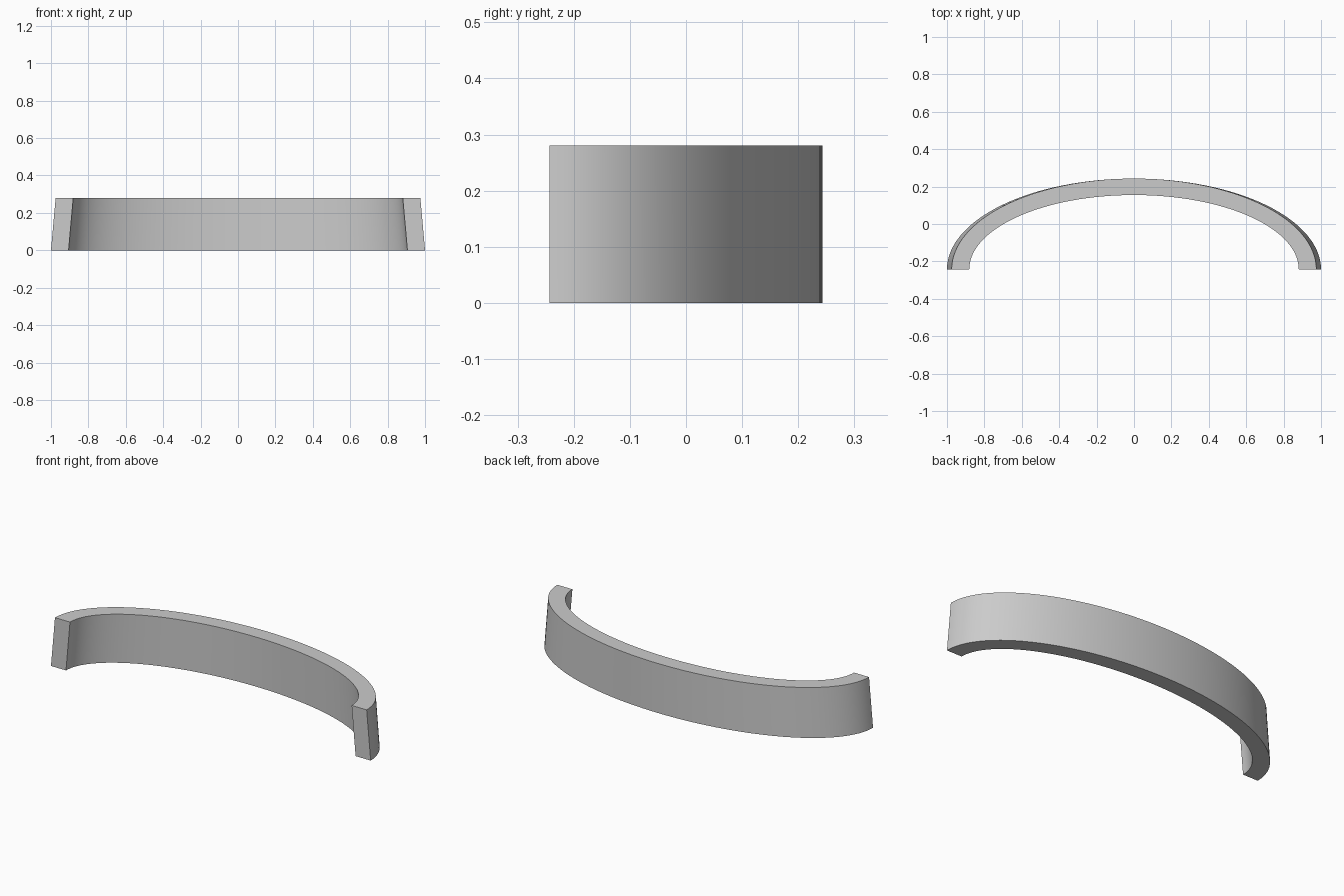
import bpy, bmesh, math

cube = bpy.data.objects.get("Cube")
if cube:
    bpy.data.objects.remove(cube)

HEIGHT, FRONT_Y, SEGMENTS = 0.28, -0.243, 64

# Material
grey = bpy.data.materials.new("light_grey")
grey.use_nodes = True
colour = (0.6, 0.6, 0.6, 1)
grey.diffuse_color = colour
grey.node_tree.nodes["Principled BSDF"].inputs["Base Color"].default_value = colour

# Cross-section of the band: (x radius, y radius, height)
section = [(1.0, 0.486, 0), (0.975, 0.486, HEIGHT),
           (0.881, 0.398, HEIGHT), (0.906, 0.398, 0)]

# Sweep the section round half an ellipse
bm = bmesh.new()
rings = []
for i in range(SEGMENTS + 1):
    a = math.pi * i / SEGMENTS
    rings.append([bm.verts.new((rx * math.cos(a), FRONT_Y + ry * math.sin(a), z))
                  for rx, ry, z in section])
for r, s in zip(rings, rings[1:]):
    for k in range(4):
        n = (k + 1) % 4
        bm.faces.new((r[k], s[k], s[n], r[n]))

# Flat ends
bm.faces.new(rings[0])
bm.faces.new(rings[-1][::-1])
bmesh.ops.recalc_face_normals(bm, faces=bm.faces)

mesh = bpy.data.meshes.new("curved_band")
bm.to_mesh(mesh)
bm.free()
mesh.materials.append(grey)
band = bpy.data.objects.new("curved_band", mesh)
bpy.context.collection.objects.link(band)

# Smooth curved walls with sharp rims
bpy.ops.object.select_all(action='DESELECT')
band.select_set(True)
bpy.context.view_layer.objects.active = band
bpy.ops.object.shade_smooth_by_angle(angle=math.radians(30))
